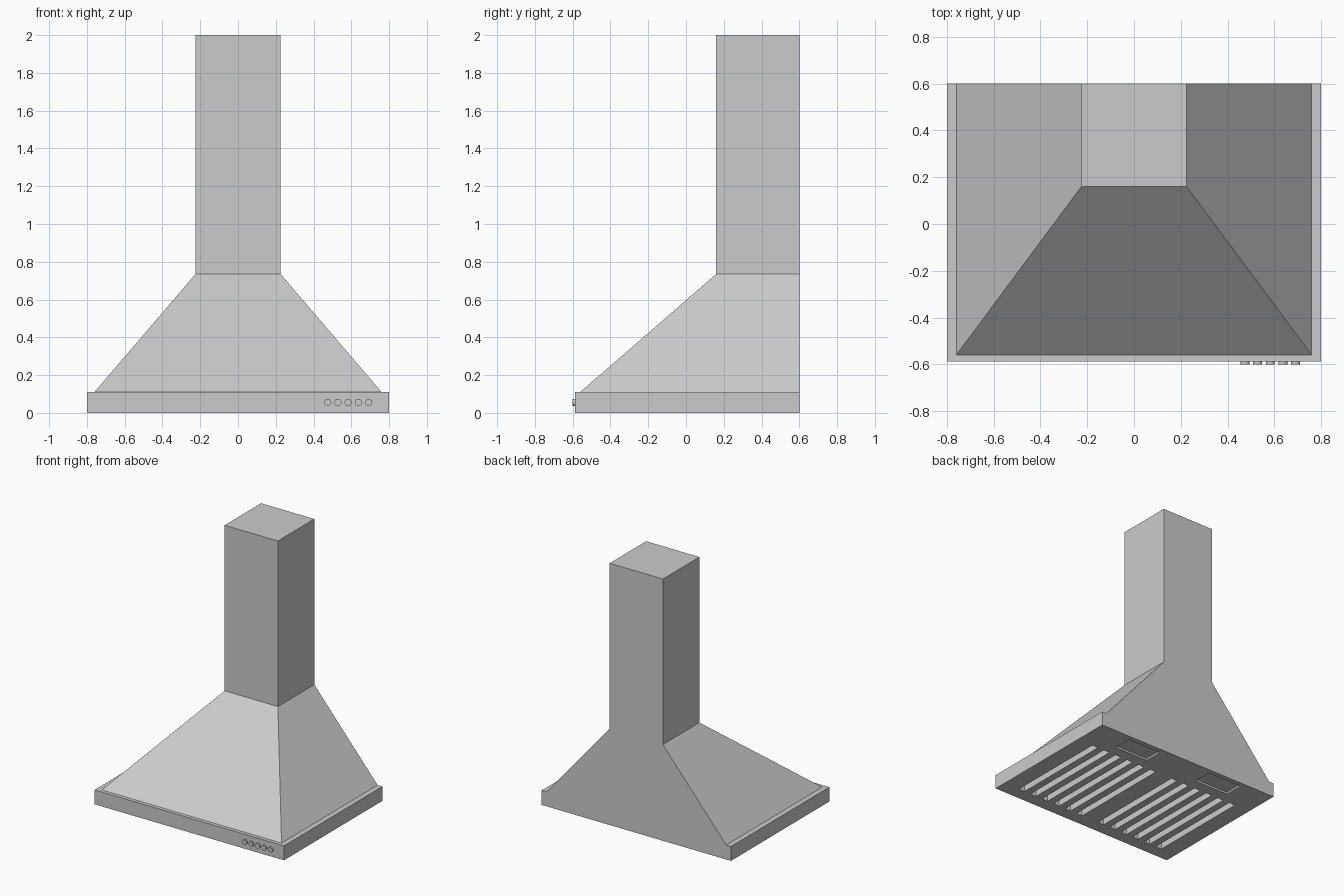
import bpy, bmesh
from mathutils import Matrix, Vector

old = bpy.data.objects.get("Cube")
if old:
    bpy.data.objects.remove(old, do_unlink=True)

steel = bpy.data.materials.new("brushed_steel")
steel.use_nodes = True
steel.diffuse_color = (0.6, 0.6, 0.6, 1)
steel.node_tree.nodes["Principled BSDF"].inputs["Base Color"].default_value = (0.6, 0.6, 0.6, 1)

BACK = 0.6
FRONT = -0.588
RIM_Z, NECK_Z, TOP_Z = 0.11, 0.735, 2.0


def finish(name, bm):
    bmesh.ops.recalc_face_normals(bm, faces=bm.faces)
    mesh = bpy.data.meshes.new(name)
    bm.to_mesh(mesh)
    bm.free()
    mesh.materials.append(steel)
    ob = bpy.data.objects.new(name, mesh)
    bpy.context.collection.objects.link(ob)
    return ob


def add_box(bm, low, high):
    low, high = Vector(low), Vector(high)
    size = Matrix.Diagonal((*(high - low), 1))
    bmesh.ops.create_cube(bm, size=1, matrix=Matrix.Translation((low + high) / 2) @ size)


def tapered_box(name, bottom, top):
    """Loft between two rectangles flush with the back: (half width, front y, z)."""
    bm = bmesh.new()
    for w, front, z in (bottom, top):
        for x, y in ((-w, front), (w, front), (w, BACK), (-w, BACK)):
            bm.verts.new((x, y, z))
    bmesh.ops.convex_hull(bm, input=bm.verts)
    bmesh.ops.dissolve_limit(bm, angle_limit=0.01, verts=bm.verts, edges=bm.edges)
    return finish(name, bm)


# Main shells
base = tapered_box("base_tray", (0.8, FRONT, 0), (0.8, FRONT, RIM_Z))
tapered_box("sloped_canopy", (0.76, -0.56, RIM_Z), (0.225, 0.16, NECK_Z))
tapered_box("chimney", (0.225, 0.16, NECK_Z), (0.225, 0.16, TOP_Z))

# Filter slots and lamp recesses cut into the underside
cut = bmesh.new()
for side in (-1, 1):
    for i in range(6):
        x = side * (0.1 + 0.108 * i)
        add_box(cut, (x - 0.026, -0.49, -0.05), (x + 0.026, 0.33, 0.07))
    x = side * 0.375
    add_box(cut, (x - 0.145, 0.415, -0.05), (x + 0.145, 0.562, 0.015))
cutter = finish("underside_cutter", cut)
cutter.hide_render = True

mod = base.modifiers.new("underside_openings", 'BOOLEAN')
mod.operation = 'DIFFERENCE'
mod.solver = 'EXACT'
mod.object = cutter
bpy.context.view_layer.objects.active = base
bpy.ops.object.modifier_apply(modifier=mod.name)
bpy.data.objects.remove(cutter, do_unlink=True)

# Row of round control buttons
for i in range(5):
    bm = bmesh.new()
    place = Matrix.Translation((0.475 + 0.054 * i, -0.592, 0.055)) @ Matrix.Rotation(1.5707963, 4, 'X')
    bmesh.ops.create_cone(bm, cap_ends=True, segments=16, radius1=0.019, radius2=0.019,
                          depth=0.016, matrix=place)
    button = finish(f"control_button_{i + 1}", bm)
    bpy.ops.object.select_all(action='DESELECT')
    button.select_set(True)
    bpy.context.view_layer.objects.active = button
    bpy.ops.object.shade_smooth_by_angle()
